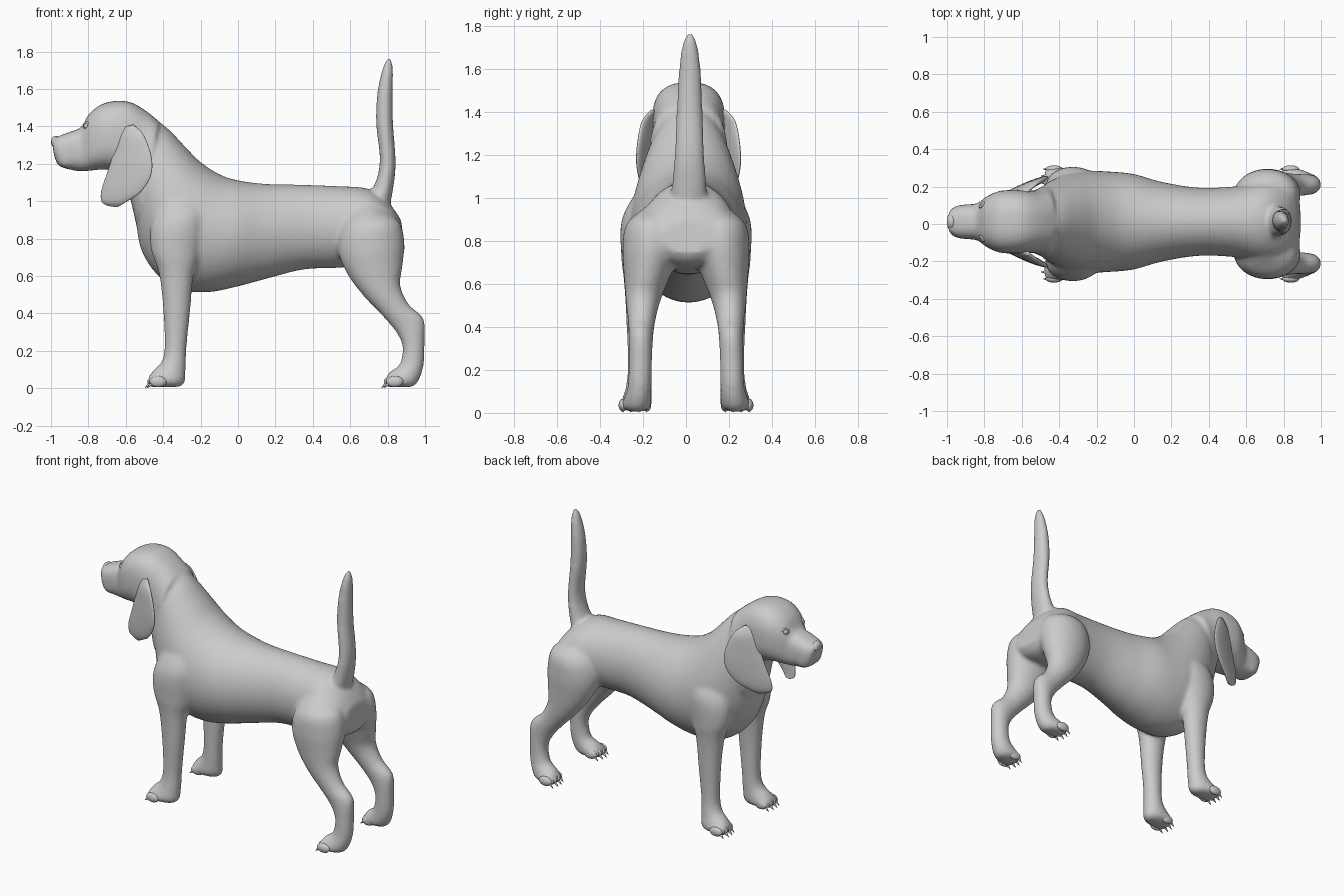
import bpy, bmesh, math
from mathutils import Vector, Matrix

if "Cube" in bpy.data.objects:
    bpy.data.objects.remove(bpy.data.objects["Cube"])

grey = bpy.data.materials.new("plain_grey")
grey.use_nodes = True
grey.diffuse_color = (0.6, 0.6, 0.6, 1)
grey.node_tree.nodes["Principled BSDF"].inputs["Base Color"].default_value = (0.6, 0.6, 0.6, 1)

MID = 0.012  # lateral centre of the trunk, head and tail


def blend(a, b, c, d, t):
    """Catmull-Rom interpolation between stations b and c."""
    return [q + 0.5 * t * (r - p + t * (2 * p - 5 * q + 4 * r - s + t * (3 * (q - r) + s - p)))
            for p, q, r, s in zip(a, b, c, d)]


def loft(bm, stations, side=1, mid=MID, square=1.0, shear=0.0, steps=7, sides=44):
    """Skin oval rings; a station is edge x, z, opposite edge x, z, half width, y offset."""
    rows = []
    last = len(stations) - 1
    for i in range(last):
        four = [stations[max(0, min(last, i + k))] for k in (-1, 0, 1, 2)]
        rows += [blend(*four, k / steps) for k in range(steps)]
    rows.append(stations[-1])
    rings = []
    for xa, za, xb, zb, half, off in rows:
        ring = []
        for k in range(sides):
            ang = math.tau * k / sides
            c, s = math.cos(ang), math.sin(ang)
            c = math.copysign(abs(c) ** square, c)
            s = math.copysign(abs(s) ** square, s)
            x = (xa + xb + c * (xa - xb)) / 2
            z = (za + zb + c * (za - zb)) / 2
            lean = shear * (x - (xa + xb) / 2)
            ring.append(bm.verts.new((x, mid + side * (off + half * s + lean), z)))
        rings.append(ring)
    faces = [bm.faces.new(rings[0]), bm.faces.new(rings[-1])]
    for a, b in zip(rings, rings[1:]):
        for k in range(sides):
            n = (k + 1) % sides
            faces.append(bm.faces.new((a[k], a[n], b[n], b[k])))
    bmesh.ops.recalc_face_normals(bm, faces=faces)


def ball(bm, centre, radii):
    matrix = Matrix.Translation(centre) @ Matrix.Diagonal((*radii, 1))
    bmesh.ops.create_uvsphere(bm, u_segments=20, v_segments=12, radius=1, matrix=matrix)


def finish(bm, name):
    mesh = bpy.data.meshes.new(name)
    bm.to_mesh(mesh)
    bm.free()
    mesh.materials.append(grey)
    obj = bpy.data.objects.new(name, mesh)
    bpy.context.collection.objects.link(obj)
    mesh.shade_smooth()
    return obj


# Trunk and neck, then neck and head: upper edge, lower edge, half width
trunk = [
    (.872, .9, .892, .74, .13), (.81, .985, .84, .69, .2),
    (.70, 1.065, .70, .665, .215), (.55, 1.08, .55, .645, .19),
    (.35, 1.088, .35, .635, .182), (.15, 1.093, .15, .585, .213),
    (0, 1.112, 0, .545, .255), (-.1, 1.145, -.15, .515, .268),
    (-.2, 1.21, -.3, .525, .272), (-.28, 1.29, -.43, .605, .255),
    (-.36, 1.375, -.515, .735, .22), (-.42, 1.425, -.545, .88, .187),
    (-.49, 1.482, -.575, 1.01, .167),
]
head = trunk[-2:] + [
    (-.57, 1.528, -.605, 1.12, .168),
    (-.65, 1.537, -.66, 1.16, .17), (-.73, 1.518, -.72, 1.17, .163),
    (-.795, 1.468, -.78, 1.165, .135), (-.84, 1.395, -.84, 1.16, .098),
    (-.89, 1.375, -.9, 1.17, .093), (-.95, 1.352, -.96, 1.192, .083),
    (-.995, 1.335, -.985, 1.25, .055),
]

# Tail: front edge, rear edge, half width, sideways offset
tail = [
    (.67, 1.0, .80, .93, .09, 0), (.73, 1.09, .825, 1.04, .08, .003),
    (.758, 1.22, .843, 1.2, .069, .004), (.738, 1.42, .829, 1.42, .06, .005),
    (.745, 1.58, .827, 1.58, .052, .006), (.77, 1.7, .829, 1.7, .038, .006),
    (.797, 1.768, .819, 1.768, .014, .006),
]

# Legs: front edge, rear edge, half width, distance from the middle
front_leg = [
    (-.38, 1.06, -.25, 1.07, .03, .175), (-.46, .89, -.18, .92, .095, .202),
    (-.467, .75, -.205, .71, .093, .208), (-.422, .61, -.238, .6, .075, .213),
    (-.4, .42, -.255, .42, .062, .215), (-.393, .22, -.275, .22, .056, .215),
    (-.41, .14, -.28, .1, .06, .22), (-.45, .1, -.298, .015, .07, .228),
    (-.475, .065, -.42, .006, .073, .235), (-.482, .035, -.465, .01, .06, .237),
]
hind_leg = [
    (.65, .99, .78, .95, .05, .12), (.56, .87, .862, .89, .12, .155),
    (.535, .74, .89, .78, .137, .158), (.585, .61, .879, .65, .106, .182),
    (.675, .49, .868, .55, .08, .2), (.77, .39, .913, .45, .063, .207),
    (.845, .3, .993, .37, .056, .21), (.88, .22, .998, .24, .054, .212),
    (.865, .13, .99, .11, .056, .216), (.82, .095, .945, .015, .066, .226),
    (.795, .065, .85, .006, .073, .235), (.785, .035, .8, .01, .06, .238),
]

# Body: every limb fused into one smooth skin
bm = bmesh.new()
loft(bm, [(*s, 0) for s in trunk])
loft(bm, [(*s, 0) for s in head], square=0.75)
loft(bm, tail)
for side in (-1, 1):
    for leg in (front_leg, hind_leg):
        loft(bm, leg, side=side, mid=0)
    # Lip folds
    ball(bm, (-.91, MID + side * .045, 1.23), (.065, .045, .055))
body = finish(bm, "body")
skin = body.modifiers.new("fuse", 'REMESH')
skin.mode = 'VOXEL'
skin.voxel_size = 0.011
skin.use_smooth_shade = True
soften = body.modifiers.new("soften", 'SMOOTH')
soften.factor = 0.5
soften.iterations = 12

# Ears: hanging flaps, flared toward the back and tucked in at the tip
ear = [
    (-.615, 1.395, -.56, 1.41, .014, .158), (-.635, 1.34, -.505, 1.355, .02, .185),
    (-.67, 1.24, -.463, 1.24, .022, .192), (-.70, 1.15, -.465, 1.14, .021, .188),
    (-.73, 1.06, -.52, 1.05, .018, .17), (-.73, 1.0, -.6, .995, .013, .148),
    (-.695, .975, -.645, .968, .005, .135),
]
for side, label in ((-1, "left"), (1, "right")):
    bm = bmesh.new()
    loft(bm, ear, side=side, shear=0.42)
    finish(bm, label + "_ear")

    # Eye and its lid ring
    spot = Vector((-.806, MID + side * .088, 1.402))
    bm = bmesh.new()
    ball(bm, spot, (.019, .019, .017))
    finish(bm, label + "_eye")
    out = Vector((-.75, side * .65, .1))
    bpy.ops.mesh.primitive_torus_add(
        major_radius=.019, minor_radius=.006, major_segments=24, minor_segments=8,
        location=spot + out * .006, rotation=out.to_track_quat('Z', 'Y').to_euler())
    lid = bpy.context.object
    lid.name = label + "_eyelid"
    lid.data.materials.append(grey)
    bpy.ops.object.shade_smooth()

    # Toes, each with a claw
    for place, tip in (("front", -.475), ("hind", .79)):
        bm = bmesh.new()
        aim = Vector((-1, 0, -.9)).to_track_quat('Z', 'Y').to_matrix().to_4x4()
        for i in range(4):
            step = i - 1.5
            toe = Vector((tip + .012 * abs(step), side * (.238 + .037 * step), .036))
            ball(bm, toe + Vector((.03, 0, 0)), (.046, .02, .03))
            claw = Matrix.Translation(toe + Vector((-.01, 0, -.017))) @ aim
            bmesh.ops.create_cone(bm, cap_ends=True, segments=12, radius1=.014,
                                  radius2=.001, depth=.05, matrix=claw)
        finish(bm, f"{label}_{place}_toes")

# Nose
bm = bmesh.new()
ball(bm, (-.975, MID, 1.318), (.025, .04, .032))
for side in (-1, 1):
    ball(bm, (-.978, MID + side * .022, 1.312), (.02, .02, .02))
finish(bm, "nose")
